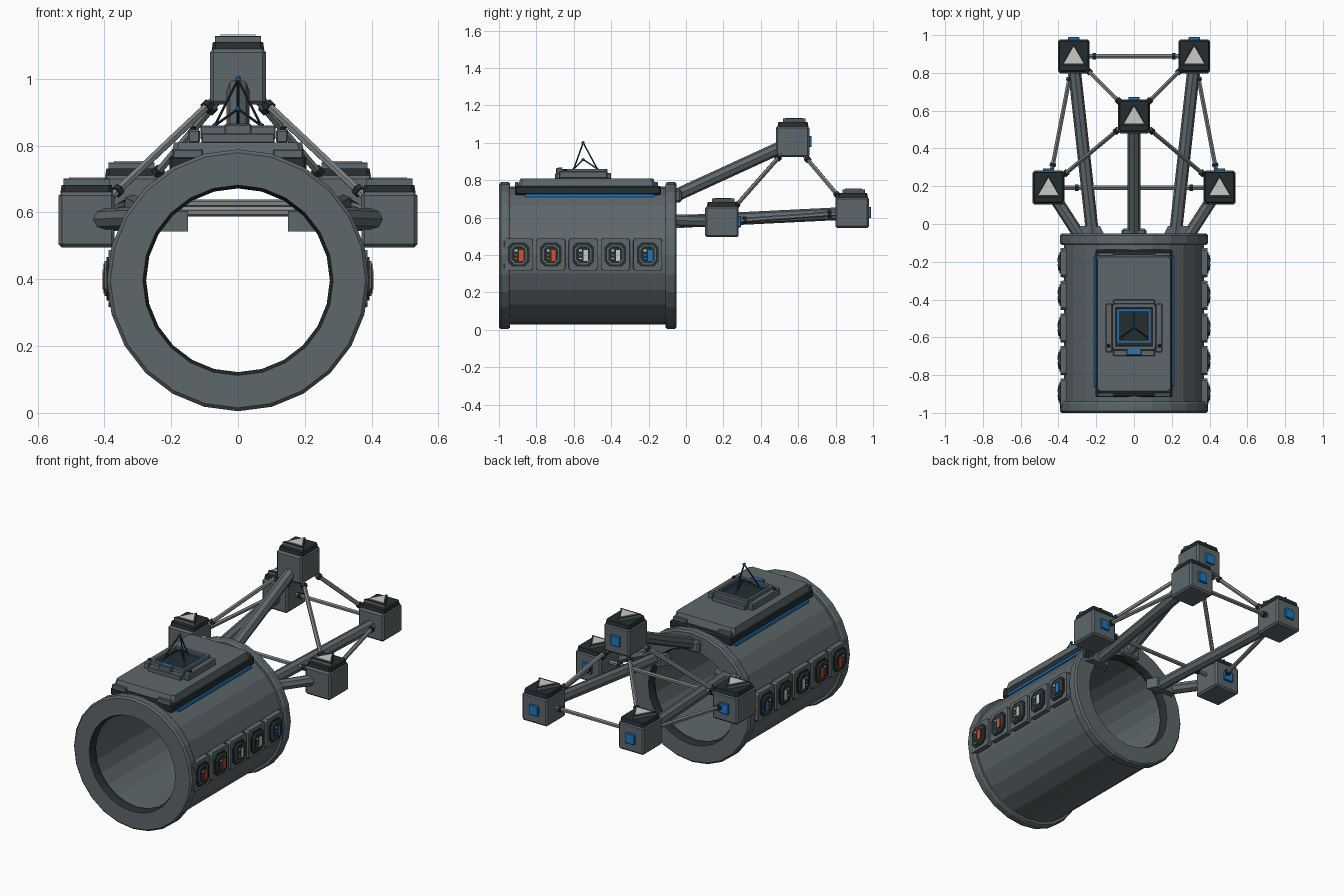
import bpy, bmesh, math
from mathutils import Vector

if "Cube" in bpy.data.objects:
    bpy.data.objects.remove(bpy.data.objects["Cube"], do_unlink=True)


def material(name, r, g, b):
    m = bpy.data.materials.new(name)
    m.use_nodes = True
    m.diffuse_color = (r, g, b, 1)
    m.node_tree.nodes["Principled BSDF"].inputs["Base Color"].default_value = (r, g, b, 1)
    return m


HULL = material("hull grey", .11, .135, .145)
DARK = material("dark trim", .018, .027, .03)
STRUT = material("strut grey", .2, .225, .23)
BLUE = material("blue", .012, .19, .58)
ORANGE = material("orange", .7, .085, .02)
LIGHT = material("pale grey", .6, .59, .54)


def finish(name, bm, *mats):
    bmesh.ops.recalc_face_normals(bm, faces=bm.faces)
    me = bpy.data.meshes.new(name)
    bm.to_mesh(me)
    bm.free()
    for m in mats:
        me.materials.append(m)
    ob = bpy.data.objects.new(name, me)
    bpy.context.collection.objects.link(ob)
    return ob


def box(name, c, size, mat, bevel=0):
    bm = bmesh.new()
    bmesh.ops.create_cube(bm, size=1)
    for v in bm.verts:
        v.co = Vector(a * b + d for a, b, d in zip(v.co, size, c))
    if bevel:
        bmesh.ops.bevel(bm, geom=bm.edges[:], offset=bevel, segments=1, affect='EDGES')
    return finish(name, bm, mat)


def prism(name, pts, w0, w1, mat, place, taper=1):
    """Extrude a 2D outline from w0 to w1, mapped into space by place(u, v, w)."""
    bm = bmesh.new()
    low = [bm.verts.new(place(u, v, w0)) for u, v in pts]
    top = [bm.verts.new(place(u * taper, v * taper, w1)) for u, v in pts]
    bm.faces.new(low)
    bm.faces.new(top)
    for i in range(len(pts)):
        j = (i + 1) % len(pts)
        bm.faces.new((low[i], low[j], top[j], top[i]))
    return finish(name, bm, mat)


def rod(name, a, b, r, mat, sides=6):
    a, b = Vector(a), Vector(b)
    bm = bmesh.new()
    bmesh.ops.create_cone(bm, cap_ends=True, segments=sides, radius1=r, radius2=r,
                          depth=(b - a).length)
    rot = (b - a).to_track_quat('Z', 'Y')
    for v in bm.verts:
        v.co = rot @ v.co + (a + b) / 2
    return finish(name, bm, mat)


def ball(name, c, r, mat):
    bm = bmesh.new()
    bmesh.ops.create_icosphere(bm, subdivisions=1, radius=r)
    bmesh.ops.translate(bm, vec=c, verts=bm.verts)
    return finish(name, bm, mat)


def chamfered(w, h, c):
    x, y = w / 2, h / 2
    return [(x - c, -y), (x, c - y), (x, y - c), (x - c, y),
            (c - x, y), (-x, y - c), (-x, c - y), (c - x, -y)]


# Hollow barrel: closed lathe outline of (radius, y), dark lips just inside both mouths
AXIS_Z, SIDES = .397, 24
outline = [(.285, -1), (.382, -1), (.392, -.99), (.392, -.95), (.385, -.94), (.37, -.94),
           (.37, -.11), (.385, -.11), (.392, -.10), (.392, -.06), (.382, -.05), (.285, -.05),
           (.275, -.075), (.275, -.10), (.29, -.10), (.29, -.95), (.275, -.95), (.275, -.975)]
bm = bmesh.new()
rings = []
for k in range(SIDES):
    t = 2 * math.pi * k / SIDES
    rings.append([bm.verts.new((r * math.sin(t), y, AXIS_Z + r * math.cos(t))) for r, y in outline])
n = len(outline)
for k in range(SIDES):
    a, b = rings[k], rings[(k + 1) % SIDES]
    for i in range(n):
        j = (i + 1) % n
        f = bm.faces.new((a[i], a[j], b[j], b[i]))
        f.material_index = int(i >= 11 and i != 14)
finish("barrel", bm, HULL, DARK)

# Roof deck on a dark gasket, with blue side strips
box("deck_gasket", (0, -.525, .745), (.41, .78, .05), DARK, .008)
prism("deck", chamfered(.4, .74, .015), .765, .81, HULL,
      lambda u, v, w: (u, -.53 + v, w), .96)
for s in (-1, 1):
    box("deck_strip", (s * .206, -.515, .718), (.014, .69, .014), BLUE)
    for y in (-.905, -.16):
        box("deck_clip", (s * .15, y, .775), (.09, .02, .03), HULL, .004)

# Antenna tray: walls around a dark well with a blue outline
box("tray_base", (0, -.55, .822), (.22, .3, .03), HULL, .004)
box("tray_well", (0, -.545, .838), (.2, .2, .012), DARK)
for s in (-1, 1):
    box("tray_rail", (s * .132, -.55, .828), (.036, .26, .04), HULL, .005)
    box("tray_wall", (s * .106, -.545, .84), (.014, .22, .04), HULL)
    box("tray_wall_end", (0, -.545 + s * .112, .84), (.226, .025, .04), HULL, .004)
    box("well_line", (s * .083, -.54, .846), (.007, .17, .006), BLUE)
    box("well_line_end", (0, -.54 + s * .083, .846), (.17, .007, .006), BLUE)
    ball("tray_bolt", (s * .135, -.645, .85), .011, DARK)
box("tray_step", (0, -.68, .845), (.08, .03, .04), HULL, .004)
box("tray_marker", (0, -.673, .864), (.065, .025, .006), BLUE)

# Tripod antenna
tip, hub = (0, -.55, 1.0), (0, -.55, .91)
for foot in [(-.07, -.6, .86), (.07, -.6, .86), (0, -.475, .86)]:
    rod("antenna_leg", foot, tip, .004, DARK, 5)
    rod("antenna_brace", foot, hub, .004, DARK, 5)
    ball("antenna_foot", foot, .009, BLUE)
ball("antenna_tip", tip, .01, BLUE)
ball("antenna_hub", hub, .009, BLUE)

# Five coloured status cells along each flank
for s in (-1, 1):
    for i, colour in enumerate([ORANGE, ORANGE, LIGHT, LIGHT, BLUE]):
        yc = -.895 + i * .1725

        def place(u, v, w):
            return (s * w, yc + u, .402 + v)

        prism("cell_panel", chamfered(.158, .175, .012), .34, .388, HULL, place, .97)
        prism("cell_frame", chamfered(.115, .13, .025), .388, .394, DARK, place)
        prism("cell_bezel", chamfered(.088, .105, .022), .394, .4, HULL, place)
        prism("cell_screen", chamfered(.074, .09, .018), .4, .402, DARK, place)
        for name, du, dv, w, h, m in [("cell_bar", .014, -.004, .022, .058, colour),
                                      ("cell_lamp", -.014, .022, .014, .01, LIGHT),
                                      ("cell_tick", -.014, -.002, .014, .006, STRUT),
                                      ("cell_tick", -.014, -.02, .014, .006, colour)]:
            box(name, (s * .403, yc + du, .402 + dv), (.004, w, h), m)

# Truss nodes: cube, dark cap, triangular pad and a blue plate on the rear
apex = Vector((0, .57, 1.006))
near = {s: Vector((s * .453, .192, .578)) for s in (-1, 1)}
far = {s: Vector((s * .319, .888, .627)) for s in (-1, 1)}


def triangle(side):
    h = side * .87
    return [(-side / 2, -h * .45), (side / 2, -h * .45), (0, h * .55)]


for c in [apex, *near.values(), *far.values()]:
    def place(u, v, w):
        return c + Vector((u, v + .002, w))

    box("node", c, (.168, .18, .166), HULL, .01)
    prism("node_cap", chamfered(.158, .165, .01), .08, .104, DARK, place, .95)
    prism("node_pad", triangle(.138), .104, .12, HULL, place)
    prism("node_pad_top", triangle(.138), .12, .123, DARK, place)
    prism("node_pad_light", triangle(.105), .123, .127, LIGHT, place)
    box("node_plate", c + Vector((0, .094, 0)), (.06, .016, .06), BLUE, .003)


# Thin struts between nodes, with dark collars just outside each node
def strut(name, a, b, inset=.115):
    d = (b - a).normalized()
    rod(name, a, b, .0125, STRUT)
    for p, e in ((a, d), (b, -d)):
        rod("strut_collar", p + e * inset, p + e * (inset + .018), .019, DARK)


strut("near_cross_strut", near[-1] + Vector((0, 0, .022)), near[1] + Vector((0, 0, .022)), .14)
strut("far_cross_strut", far[-1], far[1], .1)
for s in (-1, 1):
    strut("apex_near_strut", apex, near[s], .14)
    strut("apex_far_strut", apex, far[s], .14)
    strut("side_strut", near[s], far[s], .115)

# Heavy beams from the barrel rim, with mounting brackets
rod("apex_beam", (0, -.05, .72), apex - Vector((0, .04, .02)), .034, HULL, 8)
box("apex_bracket", (0, -.042, .715), (.13, .035, .07), HULL, .01)
for s in (-1, 1):
    rod("far_beam", (s * .22, -.05, .578), far[s] - Vector((0, .04, .005)), .034, HULL, 8)
    rod("near_beam", (s * .29, -.06, .585), near[s], .032, HULL, 8)
    prism("beam_bracket", [(.15, -.07), (.33, -.07), (.3, -.01), (.18, -.01)], .543, .605, HULL,
          lambda u, v, w: (s * u, v, w))
